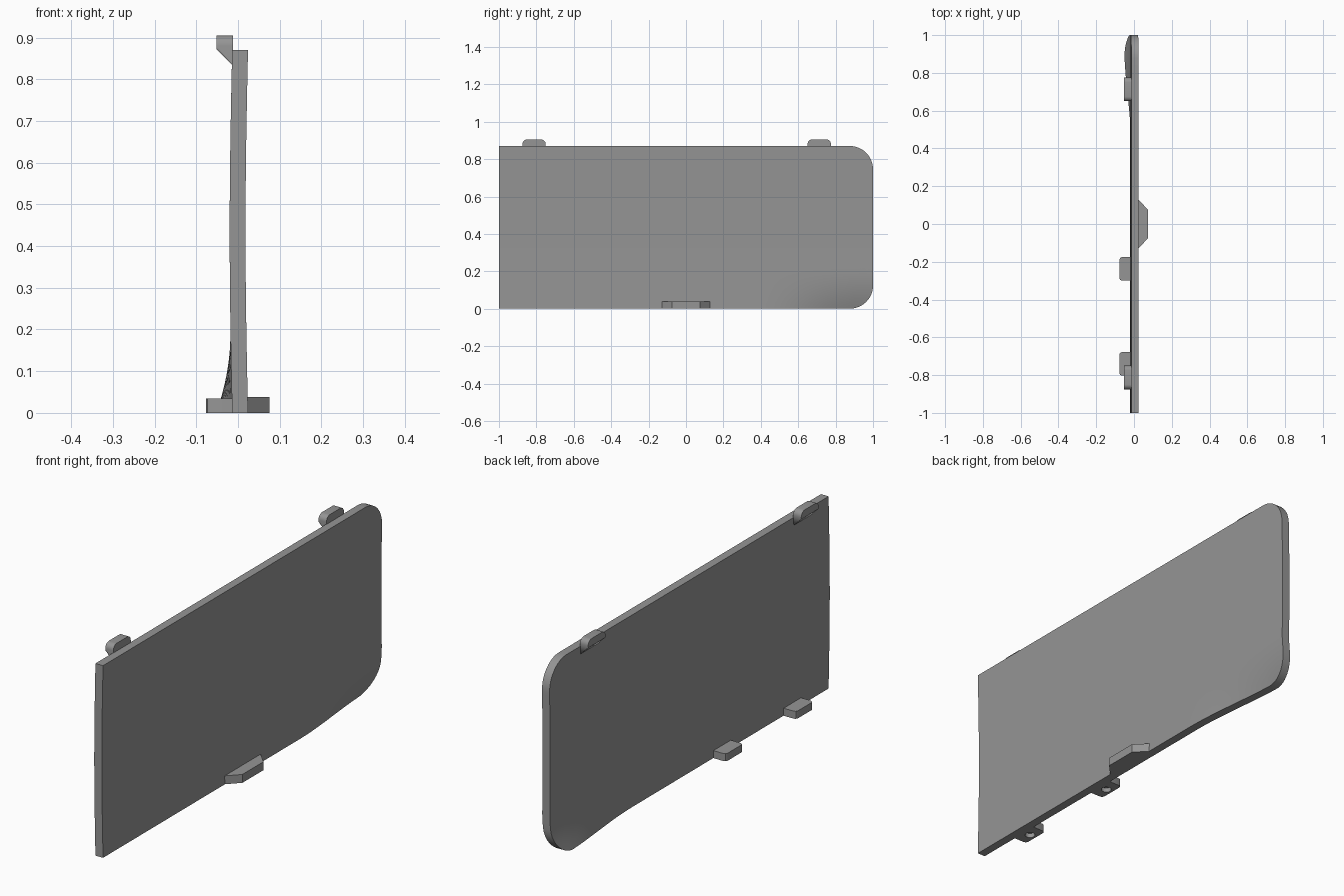
import bpy, bmesh, math

if "Cube" in bpy.data.objects:
    bpy.data.objects.remove(bpy.data.objects["Cube"])

grey = bpy.data.materials.new("grey plastic")
grey.diffuse_color = (0.3, 0.3, 0.3, 1)
grey.use_nodes = True
grey.node_tree.nodes["Principled BSDF"].inputs["Base Color"].default_value = grey.diffuse_color


def finish(bm, name, angle=30):
    bmesh.ops.recalc_face_normals(bm, faces=bm.faces)
    me = bpy.data.meshes.new(name)
    bm.to_mesh(me)
    bm.free()
    me.materials.append(grey)
    ob = bpy.data.objects.new(name, me)
    bpy.context.collection.objects.link(ob)
    bpy.ops.object.select_all(action='DESELECT')
    ob.select_set(True)
    bpy.context.view_layer.objects.active = ob
    bpy.ops.object.shade_smooth_by_angle(angle=math.radians(angle))
    return ob


def prism(name, points, offset):
    """Extrude a closed outline along an offset vector."""
    bm = bmesh.new()
    face = bm.faces.new([bm.verts.new(p) for p in points])
    ext = bmesh.ops.extrude_face_region(bm, geom=[face], use_keep_orig=True)
    moved = [v for v in ext["geom"] if isinstance(v, bmesh.types.BMVert)]
    bmesh.ops.translate(bm, verts=moved, vec=offset)
    return finish(bm, name)


# Thin panel: rounded at the back end, gently bowed, flared at the low back corner
HEIGHT, RADIUS, THICK, ROWS = 0.87, 0.125, 0.038, 28


def face_x(y, z):
    t = min(max((y - 0.4) / 0.55, 0), 1)
    flare = 0.038 * max(0, 1 - z / 0.2) ** 2 * t * t * (3 - 2 * t)
    return 0.024 - 0.006 * math.sin(math.pi * z / HEIGHT) - flare


ys = [-1 + 1.875 * i / 40 for i in range(40)]
ys += [1 - RADIUS + RADIUS * math.sin(math.pi / 2 * i / 12) for i in range(13)]
bm = bmesh.new()
columns = []
for y in ys:
    d = max(0, y - (1 - RADIUS))
    inset = RADIUS - math.sqrt(max(0, RADIUS ** 2 - d ** 2))
    column = []
    for r in range(ROWS + 1):
        z = inset + (HEIGHT - 2 * inset) * r / ROWS
        column.append(bm.verts.new((face_x(y, z), y, z)))
    columns.append(column)
for a, b in zip(columns, columns[1:]):
    for r in range(ROWS):
        bm.faces.new((a[r], b[r], b[r + 1], a[r + 1]))
ext = bmesh.ops.extrude_face_region(bm, geom=bm.faces[:], use_keep_orig=True)
bmesh.ops.translate(bm, vec=(-THICK, 0, 0),
                    verts=[v for v in ext["geom"] if isinstance(v, bmesh.types.BMVert)])
finish(bm, "cover_panel", 40)

# Finger grip on the outer face
prism("finger_grip", [(0.018, -0.13, 0), (0.022, -0.13, 0), (0.075, -0.075, 0),
                      (0.075, 0.075, 0), (0.022, 0.13, 0), (0.018, 0.13, 0)], (0, 0, 0.038))

# Upper hooks: rounded upper corners and a sloping underside
for label, y in (("front", -0.8125), ("back", 0.7125)):
    outline = []
    for cy, start in ((0.0375, 0), (-0.0375, 90)):
        for i in range(7):
            a = math.radians(start + 15 * i)
            outline.append((y + cy + 0.025 * math.cos(a), 0.88 + 0.025 * math.sin(a)))
    outline += [(y - 0.0625, 0.835), (y + 0.0625, 0.835)]
    hook = prism(label + "_upper_hook", [(-0.012, p, z) for p, z in outline], (-0.04, 0, 0))
    bm = bmesh.new()
    bm.from_mesh(hook.data)
    cut = bmesh.ops.bisect_plane(bm, geom=bm.verts[:] + bm.edges[:] + bm.faces[:],
                                 plane_co=(-0.052, y, 0.872), plane_no=(-1, 0, -1),
                                 clear_outer=True)
    edges = [e for e in cut["geom_cut"] if isinstance(e, bmesh.types.BMEdge)]
    bmesh.ops.contextual_create(bm, geom=edges)
    bmesh.ops.recalc_face_normals(bm, faces=bm.faces)
    bm.to_mesh(hook.data)
    bm.free()

# Lower tabs with a round socket in the underside
for label, y in (("front", -0.74), ("middle", -0.2375)):
    w, c = 0.062, 0.012
    tab = prism(label + "_lower_tab", [(-0.012, y - w, 0), (-0.012, y + w, 0),
                                       (-0.077 + c, y + w, 0), (-0.073, y + w - 0.004, 0),
                                       (-0.077, y + w - c, 0), (-0.077, y - w + c, 0),
                                       (-0.073, y - w + 0.004, 0), (-0.077 + c, y - w, 0)],
                (0, 0, 0.034))
    bpy.ops.mesh.primitive_cylinder_add(vertices=24, radius=0.021, depth=0.04,
                                        location=(-0.046, y, 0))
    cutter = bpy.context.object
    cutter.name = label + "_socket_cutter"
    cutter.hide_render = True
    cutter.hide_set(True)
    boolean = tab.modifiers.new("socket", 'BOOLEAN')
    boolean.operation = 'DIFFERENCE'
    boolean.object = cutter
    boolean.solver = 'EXACT'
